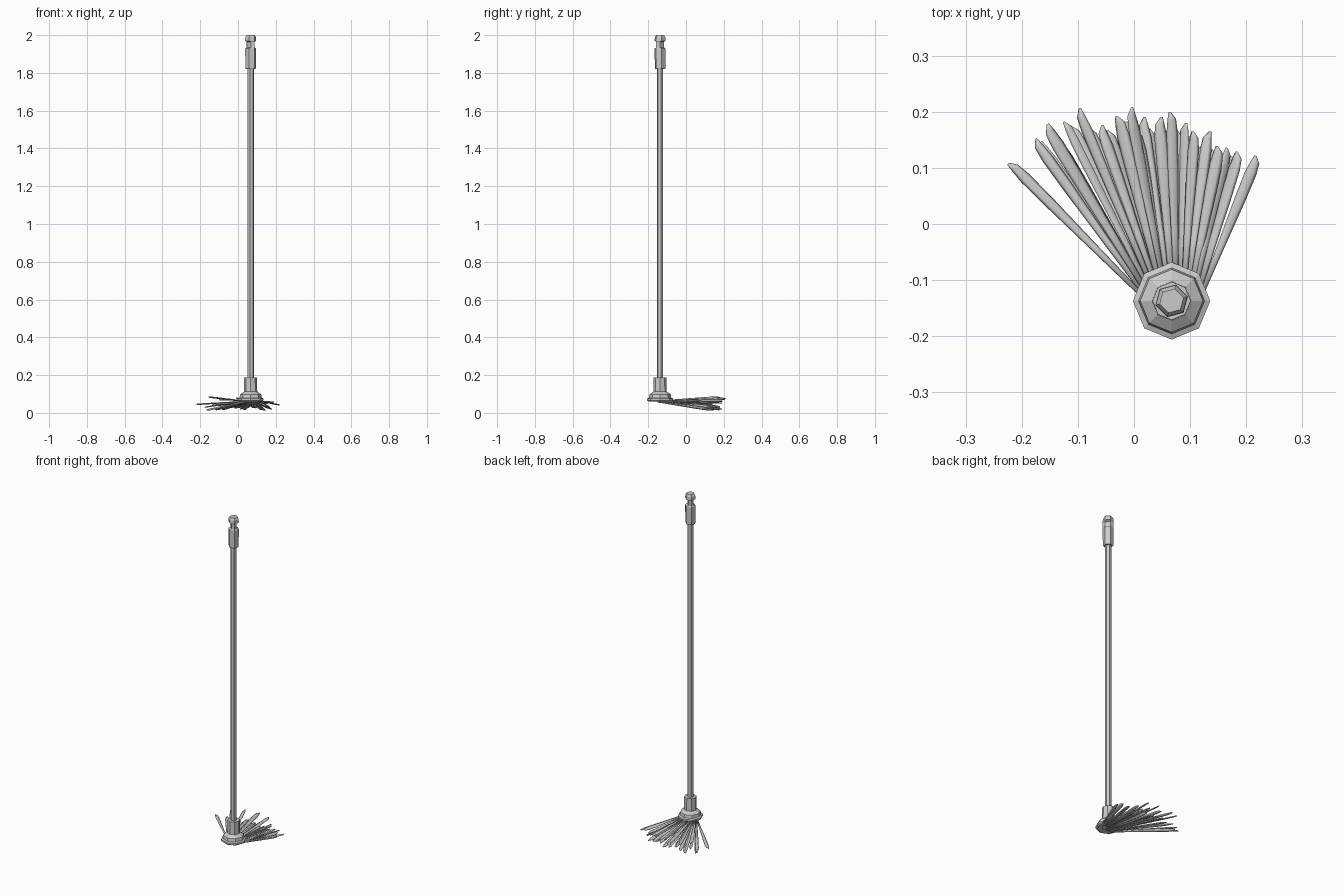
import bpy, bmesh, math, random
from mathutils import Vector

if "Cube" in bpy.data.objects:
    bpy.data.objects.remove(bpy.data.objects["Cube"])

random.seed(4)
CX, CY = 0.067, -0.137   # axis of the pole


def ring_mesh(name, rings, smooth=False):
    """Skin a list of equal-length point rings and cap both ends."""
    bm = bmesh.new()
    loops = [[bm.verts.new(p) for p in ring] for ring in rings]
    n = len(loops[0])
    for a, b in zip(loops, loops[1:]):
        for i in range(n):
            j = (i + 1) % n
            bm.faces.new((a[i], a[j], b[j], b[i]))
    bm.faces.new(loops[0][::-1])
    bm.faces.new(loops[-1])
    bmesh.ops.recalc_face_normals(bm, faces=bm.faces)
    me = bpy.data.meshes.new(name)
    bm.to_mesh(me)
    bm.free()
    if smooth:
        for p in me.polygons:
            p.use_smooth = True
    ob = bpy.data.objects.new(name, me)
    bpy.context.collection.objects.link(ob)
    return ob


def polygon(r, z, sides, start=0.0, pull=0.0):
    """Regular ring; pull moves the two faces at +-45 degrees inwards."""
    pts = []
    for i in range(sides):
        a = start + math.tau * i / sides
        p = Vector((r * math.cos(a), r * math.sin(a), 0))
        d = Vector((1, 1, 0)).normalized()
        k = p.dot(d)
        if abs(k) > r * 0.5:
            p -= d * math.copysign(pull, k)
        pts.append(p + Vector((CX, CY, z)))
    return pts


# Pole
ring_mesh("pole", [polygon(0.017, z, 6, math.radians(15)) for z in (0.15, 1.85)])

# Grip with two notched faces near the top
grip = [(0.026, 1.82, 0), (0.029, 1.826, 0), (0.030, 1.928, 0), (0.030, 1.934, 0.012),
        (0.030, 1.964, 0.012), (0.030, 1.970, 0), (0.029, 1.988, 0), (0.022, 2.0, 0)]
ring_mesh("grip", [polygon(r, z, 6, math.radians(15), p) for r, z, p in grip])

# Octagonal head and pole socket
head = [(0.060, 0.060), (0.069, 0.066), (0.069, 0.076), (0.059, 0.080), (0.056, 0.098),
        (0.035, 0.112), (0.034, 0.187), (0.025, 0.187)]
ring_mesh("mop_head", [polygon(r, z, 8) for r, z in head])


def strand(index, root, tip, width, roll):
    """Flat tapered strand with a lens section and a slanted round tip."""
    root, tip = Vector(root), Vector(tip)
    along = (tip - root).normalized()
    side = along.cross(Vector((0, 0, 1))).normalized()
    up = side.cross(along)
    s = side * math.cos(roll) + up * math.sin(roll)
    u = s.cross(along)
    slant = random.choice((-1, 1)) * 0.35 * width
    rings = []
    for t, w in ((0, 0.4), (0.35, 0.65), (0.7, 0.95), (0.88, 1.0), (0.96, 0.75), (1.0, 0.2)):
        c = root.lerp(tip, t) + s * (slant if t == 1 else 0)
        hw, ht = width * w, 0.0038 * (0.5 + 0.5 * w)
        rings.append([c + s * hw * x + u * ht * y for x, y in
                      ((1, 0), (0.5, 0.8), (-0.5, 0.8), (-1, 0), (-0.5, -0.8), (0.5, -0.8))])
    ring_mesh(f"strand_{index:02d}", rings, smooth=True)


# Fan of strands: upper layer, x, y, z of the tips
tips = [(-.222, .110, .045), (-.178, .150, .030), (-.157, .176, .084), (-.122, .183, .018),
        (-.100, .205, .070), (-.060, .175, .035), (-.028, .193, .060), (-.007, .207, .078),
        (.015, .190, .020), (.045, .190, .052), (.067, .200, .072), (.090, .180, .030),
        (.108, .165, .055), (.132, .165, .018), (.152, .138, .048), (.168, .135, .030),
        (.187, .128, .055), (.220, .120, .042)]
n = len(tips)
for i, tip in enumerate(tips):
    f = i / (n - 1)
    strand(i, (0.012 + 0.108 * f, -0.125, 0.062 + random.uniform(-.004, .004)),
           tip, random.uniform(0.010, 0.013), random.uniform(-0.6, 0.6))

# Lower layer fills the gaps between them
for k in range(1, n - 2):
    a, b = Vector(tips[k]), Vector(tips[k + 1])
    m = (a + b) / 2
    f = (k + 0.5) / (n - 1)
    strand(n + k, (0.030 + 0.074 * f, -0.150, 0.058),
           (m.x, m.y - random.uniform(.012, .03), random.uniform(.012, .04)),
           0.011, random.uniform(-0.6, 0.6))
